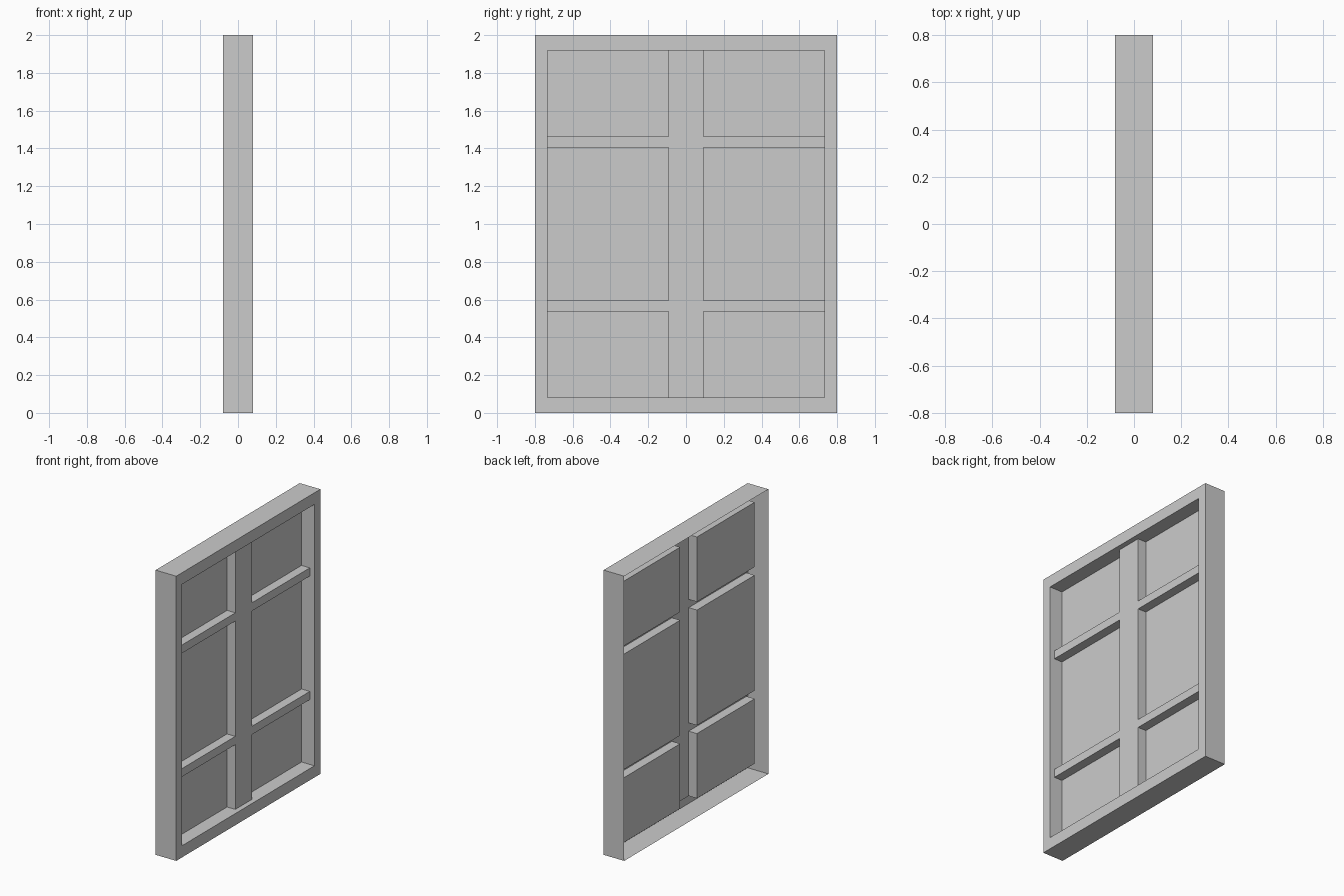
import bpy, bmesh
from mathutils import Vector

if "Cube" in bpy.data.objects:
    bpy.data.objects.remove(bpy.data.objects["Cube"])

BACK = -0.08
DEPTH = {"window_frame": 0.08, "glazing_bars": 0.044, "window_panes": -0.02}
YS = [-0.8, -0.734, -0.093, 0.093, 0.734, 0.8]
ZS = [0, 0.082, 0.537, 0.595, 1.405, 1.463, 1.918, 2]
NY, NZ = len(YS) - 1, len(ZS) - 1
meshes = {name: bmesh.new() for name in DEPTH}


def part_at(i, j):
    """Which part fills a cell of the front layout (None = outside)."""
    if not (0 <= i < NY and 0 <= j < NZ):
        return None
    if i in (0, NY - 1) or j in (0, NZ - 1):
        return "window_frame"
    return "glazing_bars" if i == 2 or j in (2, 4) else "window_panes"


def quad(part, corners, normal):
    bm = meshes[part]
    face = bm.faces.new([bm.verts.new(c) for c in corners])
    face.normal_update()
    if face.normal.dot(Vector(normal)) < 0:
        face.normal_flip()


# Front sheet stepped at three depths, open at the back
for i in range(NY):
    for j in range(NZ):
        part = part_at(i, j)
        x = DEPTH[part]
        y0, y1, z0, z1 = YS[i], YS[i + 1], ZS[j], ZS[j + 1]
        quad(part, [(x, y0, z0), (x, y1, z0), (x, y1, z1), (x, y0, z1)], (1, 0, 0))
        # Walls stepping down to lower neighbours or to the open back
        sides = {(-1, 0): ((y0, z0), (y0, z1)), (1, 0): ((y1, z0), (y1, z1)),
                 (0, -1): ((y0, z0), (y1, z0)), (0, 1): ((y0, z1), (y1, z1))}
        for (di, dj), (a, b) in sides.items():
            low = DEPTH.get(part_at(i + di, j + dj), BACK)
            if low < x:
                quad(part, [(x, *a), (x, *b), (low, *b), (low, *a)], (0, di, dj))

# Weld each part, merge flat faces and create the objects
for name, bm in meshes.items():
    bmesh.ops.remove_doubles(bm, verts=bm.verts, dist=0.0001)
    bmesh.ops.dissolve_limit(bm, angle_limit=0.01, verts=bm.verts, edges=bm.edges)
    mesh = bpy.data.meshes.new(name)
    bm.to_mesh(mesh)
    bm.free()
    bpy.context.collection.objects.link(bpy.data.objects.new(name, mesh))
